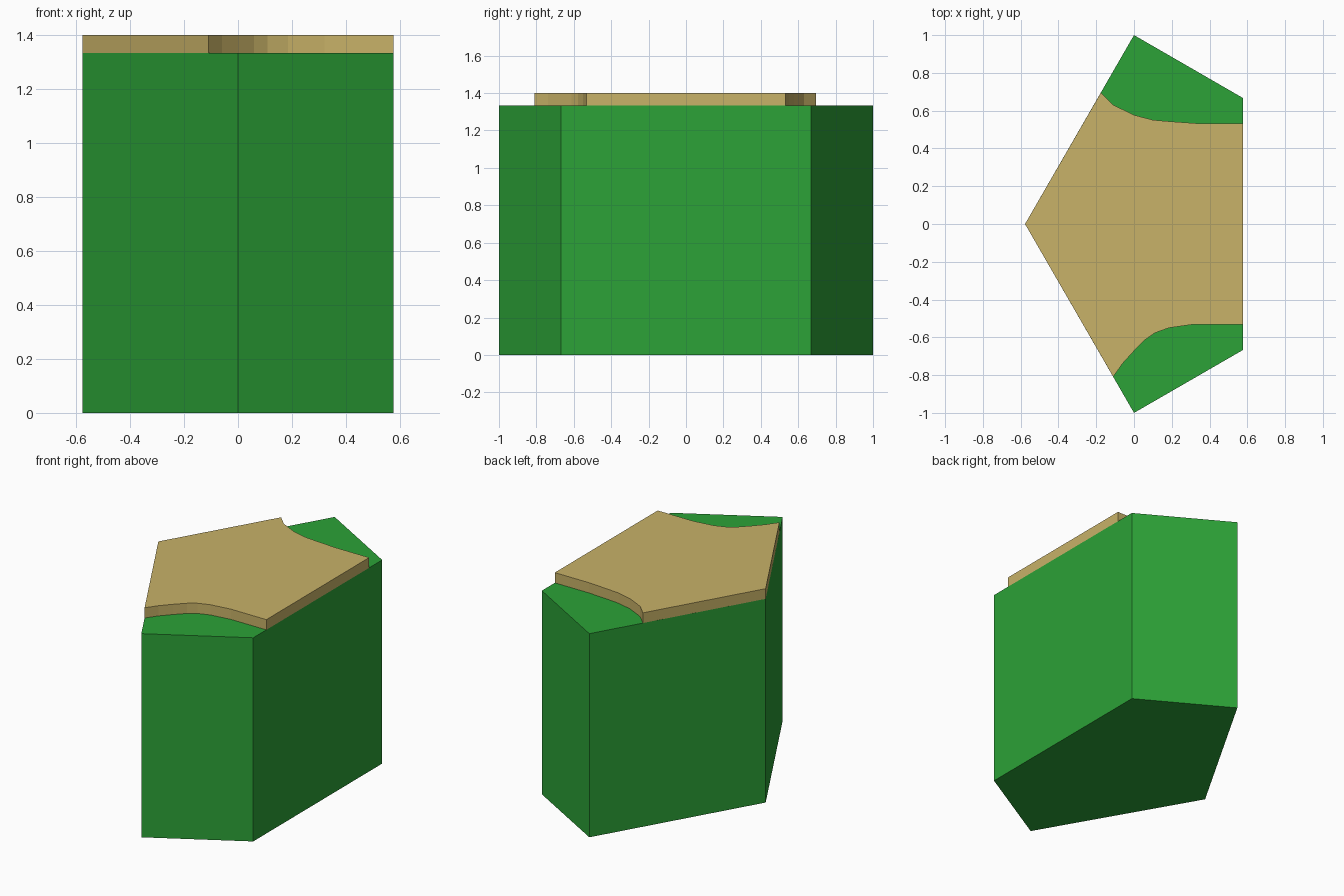
import bpy, bmesh

if "Cube" in bpy.data.objects:
    bpy.data.objects.remove(bpy.data.objects["Cube"])

GROUND_Z, TOP_Z = 1.333, 1.4


def material(name, color):
    mat = bpy.data.materials.new(name)
    mat.diffuse_color = color
    mat.use_nodes = True
    mat.node_tree.nodes["Principled BSDF"].inputs["Base Color"].default_value = mat.diffuse_color
    return mat


def prism(name, outline, z0, z1, mat):
    """Extrude a counter-clockwise outline from z0 up to z1."""
    bm = bmesh.new()
    base = bm.faces.new([bm.verts.new((x, y, z0)) for x, y in outline])
    ext = bmesh.ops.extrude_face_region(bm, geom=[base], use_keep_orig=True)
    top = [v for v in ext["geom"] if isinstance(v, bmesh.types.BMVert)]
    bmesh.ops.translate(bm, verts=top, vec=(0, 0, z1 - z0))
    bmesh.ops.recalc_face_normals(bm, faces=bm.faces)
    mesh = bpy.data.meshes.new(name)
    bm.to_mesh(mesh)
    bm.free()
    mesh.materials.append(mat)
    obj = bpy.data.objects.new(name, mesh)
    bpy.context.collection.objects.link(obj)
    return obj


green = material("grass_green", (0.025, 0.36, 0.038, 1))
tan = material("path_tan", (0.58, 0.445, 0.138, 1))

# Grass block: five-sided prism
block = [(-0.577, 0), (0, -1), (0.577, -0.667), (0.577, 0.667), (0, 1)]
prism("grass_block", block, 0, GROUND_Z, green)

# Raised path: curved lower and upper edges, straight where it meets the block sides
lower = [(-0.11, -0.809), (-0.06, -0.738), (0, -0.672), (0.06, -0.612), (0.11, -0.577),
         (0.185, -0.55), (0.32, -0.531), (0.577, -0.531)]
upper = [(0.577, 0.533), (0.33, 0.533), (0.19, 0.543), (0.1, 0.551),
         (0, 0.577), (-0.11, 0.631), (-0.175, 0.696)]
prism("raised_path", [(-0.577, 0)] + lower + upper, GROUND_Z, TOP_Z, tan)
